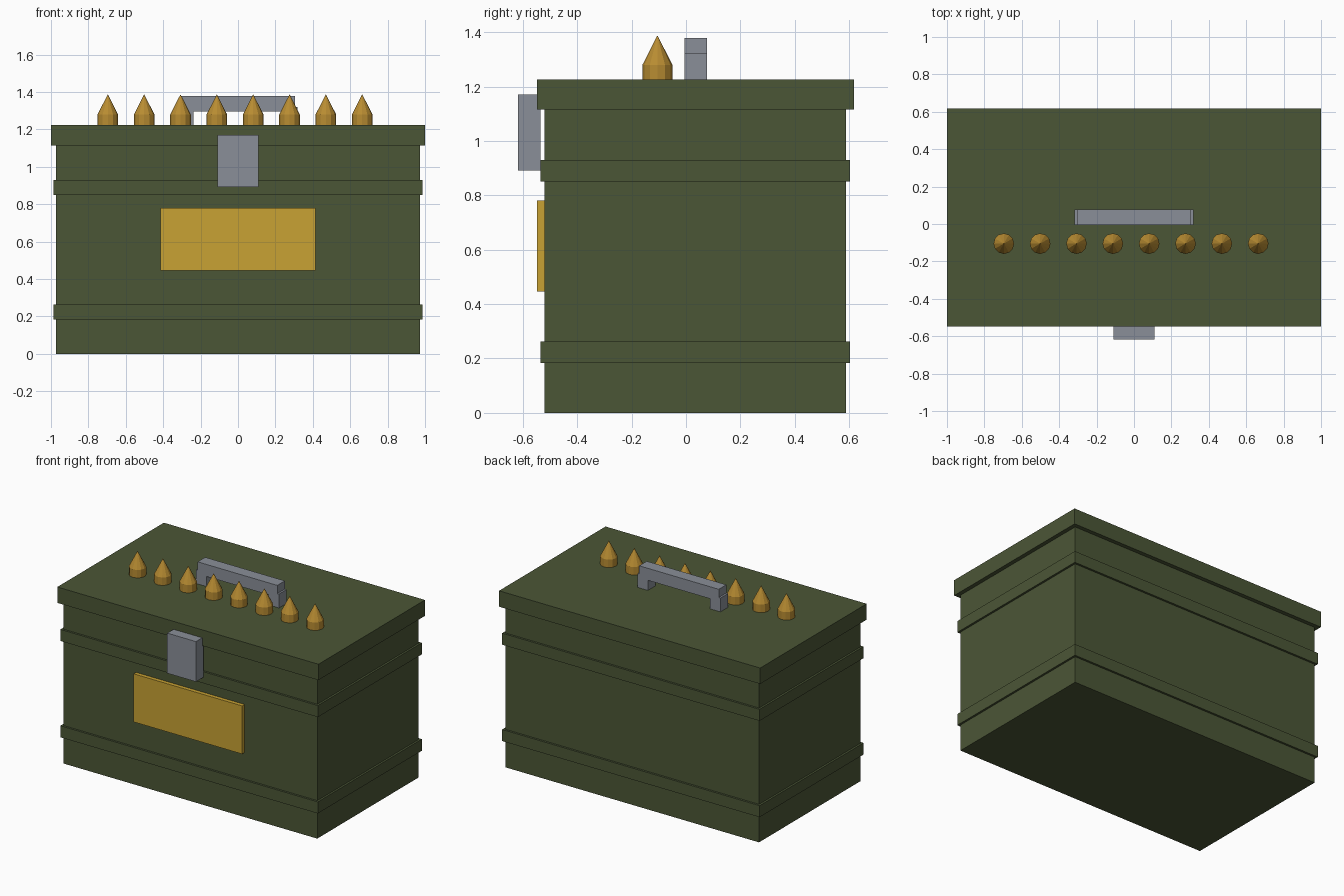
import bpy
import bmesh
from mathutils import Matrix, Vector

cube = bpy.data.objects.get("Cube")
if cube:
    bpy.data.objects.remove(cube, do_unlink=True)


def material(name, srgb):
    """Flat material from an sRGB hex string."""
    channels = [int(srgb[i:i + 2], 16) / 255 for i in (0, 2, 4)]
    color = [((c + 0.055) / 1.055) ** 2.4 for c in channels] + [1]
    mat = bpy.data.materials.new(name)
    mat.use_nodes = True
    mat.diffuse_color = color
    mat.node_tree.nodes["Principled BSDF"].inputs["Base Color"].default_value = color
    return mat


GREEN = material("olive green", "4b5636")
GREY = material("steel grey", "8a8f98")
YELLOW = material("label yellow", "c8a233")
BRASS = material("brass", "b88c32")


def finish(name, bm, mat):
    mesh = bpy.data.meshes.new(name)
    bm.to_mesh(mesh)
    bm.free()
    mesh.materials.append(mat)
    obj = bpy.data.objects.new(name, mesh)
    bpy.context.collection.objects.link(obj)
    return obj


def box(name, mat, x, y, z):
    """Box from (min, max) pairs on each axis."""
    low, high = (Vector(corner) for corner in zip(x, y, z))
    bm = bmesh.new()
    bmesh.ops.create_cube(bm, size=1, matrix=Matrix.Translation((low + high) / 2)
                          @ Matrix.Diagonal((*(high - low), 1)))
    return finish(name, bm, mat)


def spike(name, x):
    """Round casing with a pointed tip."""
    base, shoulder, tip, radius = 1.225, 1.28, 1.388, 0.055
    bm = bmesh.new()
    for low, high, top_radius in ((base, shoulder, radius), (shoulder, tip, 0)):
        bmesh.ops.create_cone(
            bm, cap_ends=True, segments=12, radius1=radius, radius2=top_radius,
            depth=high - low,
            matrix=Matrix.Translation((x, -0.105, (low + high) / 2)))
    return finish(name, bm, BRASS)


# Body, reinforcing bands and lid
box("box_body", GREEN, (-0.972, 0.972), (-0.521, 0.589), (0, 1.16))
for label, z in (("lower", 0.183), ("upper", 0.85)):
    box(label + "_band", GREEN, (-0.986, 0.986), (-0.535, 0.603), (z, z + 0.08))
box("lid", GREEN, (-1, 1), (-0.548, 0.617), (1.115, 1.225))

# Front latch and label plate
box("latch", GREY, (-0.11, 0.11), (-0.617, -0.535), (0.892, 1.17))
box("label_plate", YELLOW, (-0.415, 0.415), (-0.548, -0.518), (0.447, 0.78))

# Carry handle
box("handle_bar", GREY, (-0.305, 0.305), (-0.006, 0.077), (1.295, 1.378))
for label, x in (("right", -0.318), ("left", 0.238)):
    box(label + "_handle_post", GREY, (x, x + 0.08), (-0.006, 0.077), (1.225, 1.321))

# Row of cartridges on the lid
for i in range(8):
    spike(f"cartridge_{i + 1}", -0.696 + i * 0.1943)
